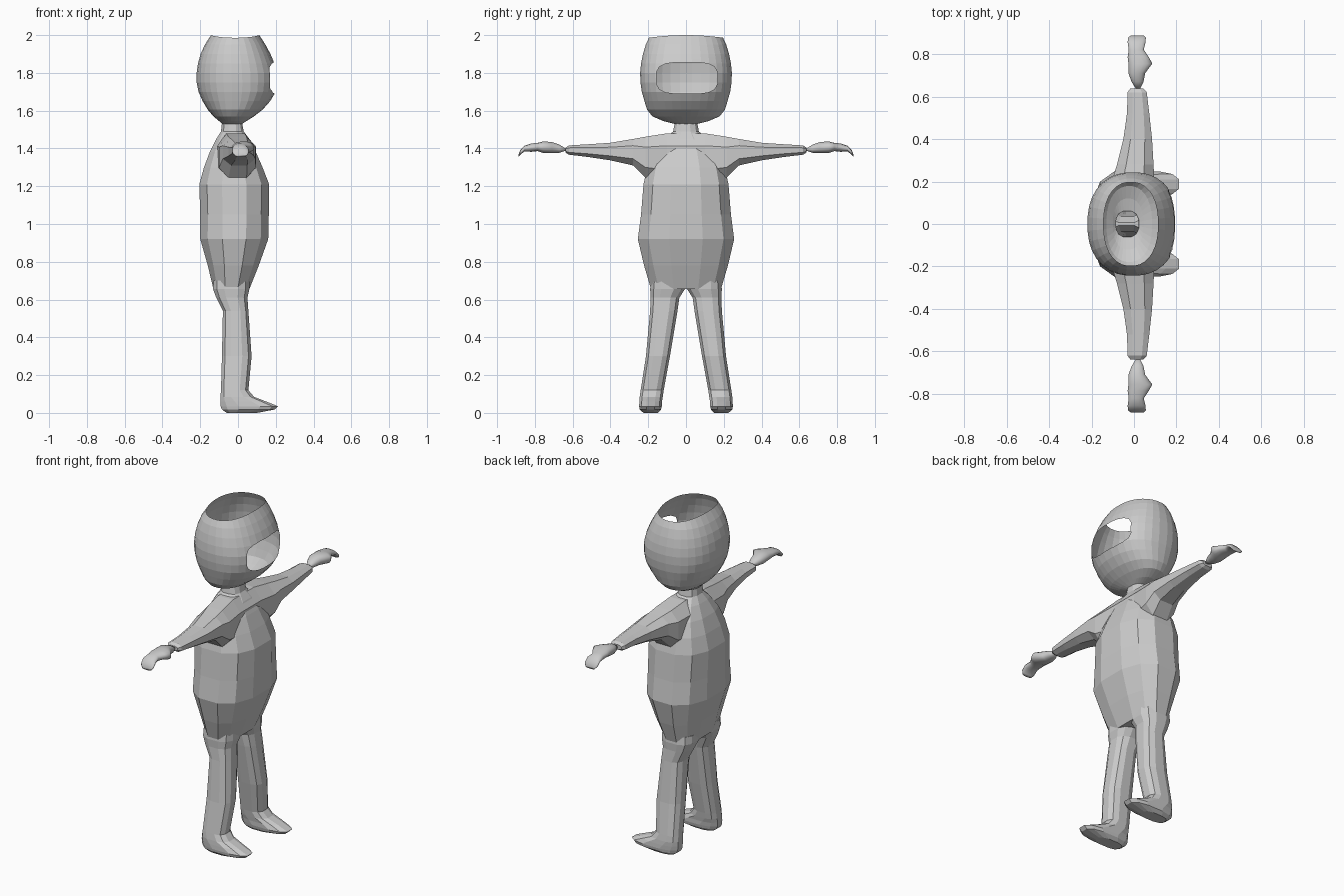
import bpy, bmesh
from math import sin, cos, pi, copysign
from mathutils import Vector

if "Cube" in bpy.data.objects:
    bpy.data.objects.remove(bpy.data.objects["Cube"])


def loft(name, rings, axis='Z', n=12, e=0.8, caps=True, flip=1):
    """Rings are (station, a0, a1, b0, b1): bounds of a rounded-box section.
    Axis Z: a = x, b = y.  Axis Y: a = x, b = z."""
    bm = bmesh.new()
    k = cos(pi / n) ** e
    loops = []
    for t, a0, a1, b0, b1 in rings:
        loop = []
        for i in range(n):
            ang = 2 * pi * (i + 0.5) / n
            c, s = cos(ang), sin(ang)
            a = (a0 + a1) / 2 + (a1 - a0) / 2 * copysign(abs(c) ** e, c) / k
            b = (b0 + b1) / 2 + (b1 - b0) / 2 * copysign(abs(s) ** e, s) / k
            p = (a, b * flip, t) if axis == 'Z' else (a, t * flip, b)
            loop.append(bm.verts.new(p))
        loops.append(loop)
    for l0, l1 in zip(loops, loops[1:]):
        for i in range(n):
            j = (i + 1) % n
            bm.faces.new((l0[i], l0[j], l1[j], l1[i]))
    if caps:
        bm.faces.new(loops[0])
        bm.faces.new(loops[-1])
    bmesh.ops.recalc_face_normals(bm, faces=bm.faces)
    me = bpy.data.meshes.new(name)
    bm.to_mesh(me)
    bm.free()
    ob = bpy.data.objects.new(name, me)
    bpy.context.collection.objects.link(ob)
    return ob


def union(target, other):
    m = target.modifiers.new("union", 'BOOLEAN')
    m.operation, m.solver, m.object = 'UNION', 'EXACT', other
    bpy.context.view_layer.objects.active = target
    bpy.ops.object.modifier_apply(modifier=m.name)
    bpy.data.objects.remove(other)


# Torso and neck: z, back, front, half width
torso = [(0.655, -0.13, 0.06, 0.185), (0.78, -0.16, 0.11, 0.222),
         (0.92, -0.20, 0.16, 0.255), (1.05, -0.20, 0.163, 0.238),
         (1.21, -0.205, 0.165, 0.225), (1.30, -0.18, 0.13, 0.205),
         (1.38, -0.15, 0.095, 0.17), (1.45, -0.115, 0.06, 0.115),
         (1.49, -0.09, 0.03, 0.068), (1.535, -0.085, 0.022, 0.06)]
body = loft("body", [(z, a, b, -w, w) for z, a, b, w in torso])

# Shoulders and sleeves in one sweep along y: y, x0, x1, z0, z1
arm = [(0.10, -0.11, 0.085, 1.22, 1.48), (0.215, -0.10, 0.095, 1.245, 1.462),
       (0.28, -0.08, 0.092, 1.31, 1.45), (0.40, -0.05, 0.085, 1.337, 1.43),
       (0.52, -0.033, 0.072, 1.355, 1.422), (0.62, -0.03, 0.06, 1.367, 1.416),
       (0.637, -0.018, 0.045, 1.378, 1.405)]
span = [(-r[0],) + r[1:] for r in reversed(arm)] + arm
union(body, loft("sleeves", span, 'Y', n=8))

# Legs with feet: z, x0, x1, inner y, outer y
leg = [(0.70, -0.13, 0.06, 0.012, 0.185), (0.655, -0.132, 0.06, 0.006, 0.19),
       (0.61, -0.115, 0.05, 0.035, 0.187), (0.54, -0.08, 0.055, 0.045, 0.19),
       (0.30, -0.085, 0.072, 0.085, 0.212), (0.12, -0.09, 0.055, 0.118, 0.24),
       (0.085, -0.093, 0.085, 0.123, 0.245), (0.06, -0.094, 0.15, 0.127, 0.247),
       (0.035, -0.092, 0.212, 0.128, 0.248), (0.018, -0.085, 0.195, 0.132, 0.245),
       (0.0, -0.06, 0.10, 0.15, 0.225)]
for side in (1, -1):
    union(body, loft("leg", leg, n=12, e=0.75, flip=side))

# Open the neck at the top
bm = bmesh.new()
bm.from_mesh(body.data)
bmesh.ops.delete(bm, geom=[f for f in bm.faces if f.calc_center_median().z > 1.53],
                 context='FACES')
bm.to_mesh(body.data)
bm.free()

# Hands: y, x0, x1, z0, z1
hand = [(0.638, 0.008, 0.03, 1.388, 1.40), (0.67, -0.012, 0.045, 1.377, 1.42),
        (0.71, -0.026, 0.053, 1.375, 1.434), (0.755, -0.026, 0.086, 1.376, 1.437),
        (0.785, -0.03, 0.07, 1.386, 1.43), (0.82, -0.025, 0.046, 1.382, 1.426),
        (0.855, -0.03, 0.054, 1.385, 1.414), (0.878, -0.028, 0.056, 1.365, 1.39),
        (0.887, -0.015, 0.045, 1.355, 1.368)]
for side, label in ((1, "left_hand"), (-1, "right_hand")):
    ob = loft(label, hand, 'Y', n=16, e=0.9, flip=side)
    for p in ob.data.polygons:
        p.use_smooth = True

# Head shell, open at crown and neck: z, back, front, half width
shell = [(1.53, -0.085, 0.022, 0.062), (1.545, -0.10, 0.045, 0.12),
         (1.57, -0.13, 0.085, 0.178), (1.605, -0.16, 0.13, 0.206),
         (1.65, -0.187, 0.17, 0.22), (1.70, -0.209, 0.2, 0.234),
         (1.75, -0.219, 0.209, 0.241), (1.80, -0.219, 0.207, 0.243),
         (1.85, -0.212, 0.193, 0.238), (1.90, -0.198, 0.172, 0.228),
         (1.95, -0.175, 0.145, 0.213), (2.0, -0.143, 0.113, 0.196)]
head = loft("head", [(z, a, b, -w, w) for z, a, b, w in shell],
            n=32, e=0.88, caps=False)

# Face opening: slice along a rounded outline, then remove the inside
outline = []
for i in range(16):
    c, s = cos(pi * (i + 0.5) / 8), sin(pi * (i + 0.5) / 8)
    outline.append(Vector((0, 0.005 + 0.163 * copysign(abs(c) ** 0.6, c),
                           1.773 + 0.084 * copysign(abs(s) ** 0.6, s))))
bm = bmesh.new()
bm.from_mesh(head.data)
planes = []
for p, q in zip(outline, outline[1:] + outline[:1]):
    d = q - p
    planes.append((p, Vector((0, d.z, -d.y)).normalized()))
for p, nrm in planes:
    faces = [f for f in bm.faces if f.calc_center_median().x > 0.08
             and 1.65 < f.calc_center_median().z < 1.9]
    geom = faces + list({e for f in faces for e in f.edges}) \
        + list({v for f in faces for v in f.verts})
    bmesh.ops.bisect_plane(bm, geom=geom, plane_co=p, plane_no=nrm, dist=1e-6)
hole = [f for f in bm.faces if f.calc_center_median().x > 0.08
        and all((f.calc_center_median() - p).dot(nrm) < 0 for p, nrm in planes)]
bmesh.ops.delete(bm, geom=hole, context='FACES')
# Crown rim dips slightly at the sides
for v in bm.verts:
    if v.co.z > 1.99:
        v.co.z -= 0.014 * (abs(v.co.y) / 0.196) ** 2
bm.to_mesh(head.data)
bm.free()
